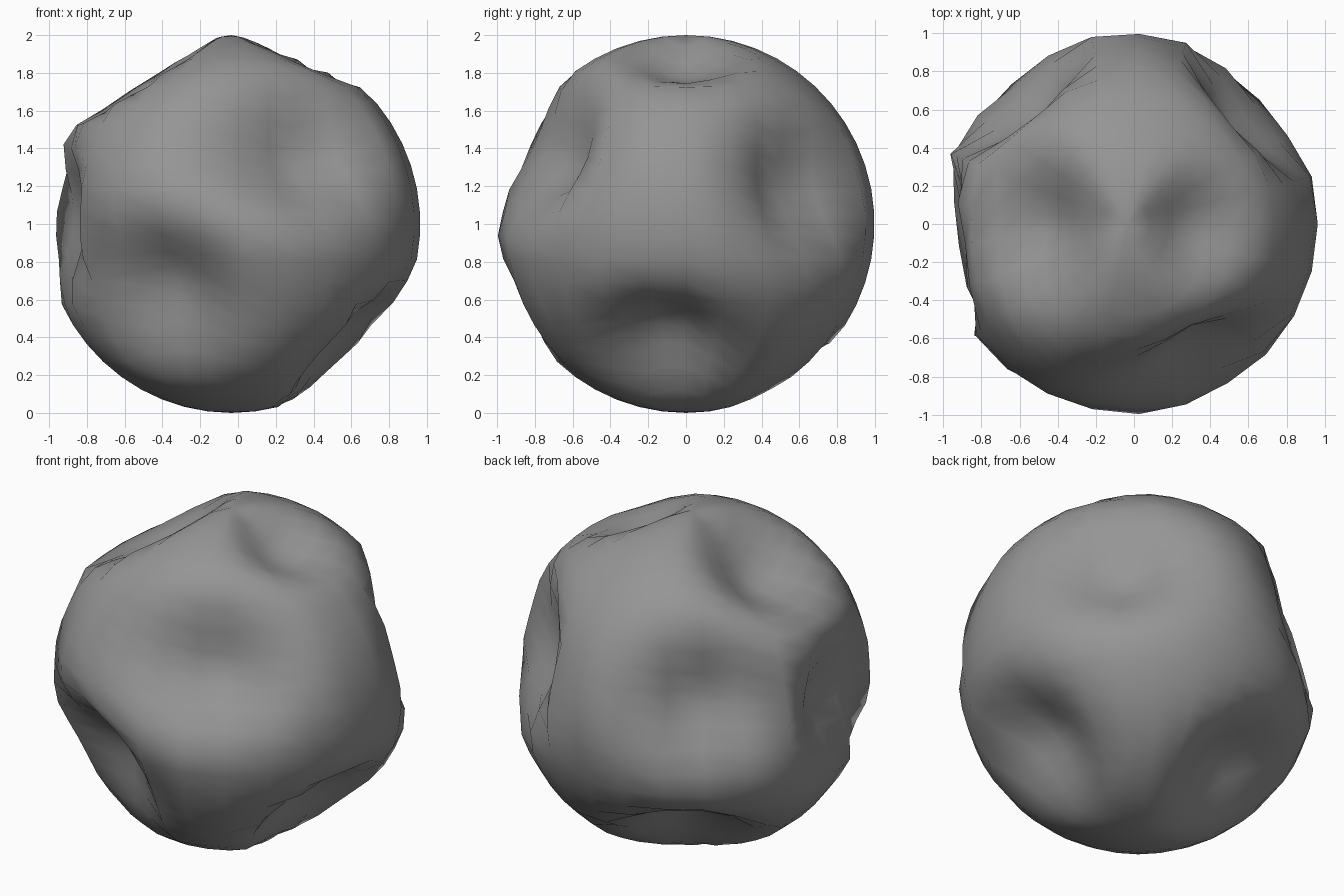
import bpy, bmesh
from mathutils import Vector, Matrix
from math import radians, atan2

if "Cube" in bpy.data.objects:
    bpy.data.objects.remove(bpy.data.objects["Cube"])

# Crater centres: direction from the ball centre, angular radius (deg), depth
CRATERS = [
    ((0.42, -0.79, 0.41), 31, 0.30),
    ((0.12, -0.90, 0.42), 28, 0.17),    # stretches the front crater sideways
    ((-0.39, -0.83, -0.40), 33, 0.29),
    ((-0.53, -0.02, 0.85), 30, 0.27),
    ((0.39, -0.02, 0.92), 22, 0.17),
    ((-0.98, -0.14, 0.03), 30, 0.27),
    ((-0.62, 0.73, 0.24), 31, 0.28),
    ((0.72, 0.66, 0.22), 31, 0.28),
    ((0.71, -0.12, -0.70), 31, 0.28),
    ((-0.33, 0.52, -0.79), 30, 0.27),
]
CENTRE = Vector((-0.035, 0.0, 1.0))

# Coarse ball, one meridian turned to face +x
bm = bmesh.new()
bmesh.ops.create_uvsphere(bm, u_segments=25, v_segments=25, radius=1.0)
side = max(bm.verts, key=lambda v: v.co.xy.length).co
bmesh.ops.rotate(bm, verts=bm.verts, cent=(0, 0, 0),
                 matrix=Matrix.Rotation(-atan2(side.y, side.x), 3, 'Z'))

# Round dents pushed in towards the centre
for v in bm.verts:
    n = v.co.normalized()
    dent = 0.0
    for d, size, depth in CRATERS:
        t = n.angle(Vector(d)) / radians(size)
        if t < 1.0:
            dent = max(dent, depth * (1.0 - t * t) ** 1.7)
    v.co = CENTRE + n * (1.0 - dent)
for f in bm.faces:
    f.smooth = True

mesh = bpy.data.meshes.new("cratered_ball")
bm.to_mesh(mesh)
bm.free()
ball = bpy.data.objects.new("cratered_ball", mesh)
bpy.context.collection.objects.link(ball)

# Dark grey rock
mat = bpy.data.materials.new("dark_grey")
mat.diffuse_color = (0.3, 0.3, 0.3, 1.0)
mat.use_nodes = True
mat.node_tree.nodes["Principled BSDF"].inputs["Base Color"].default_value = mat.diffuse_color
mesh.materials.append(mat)
